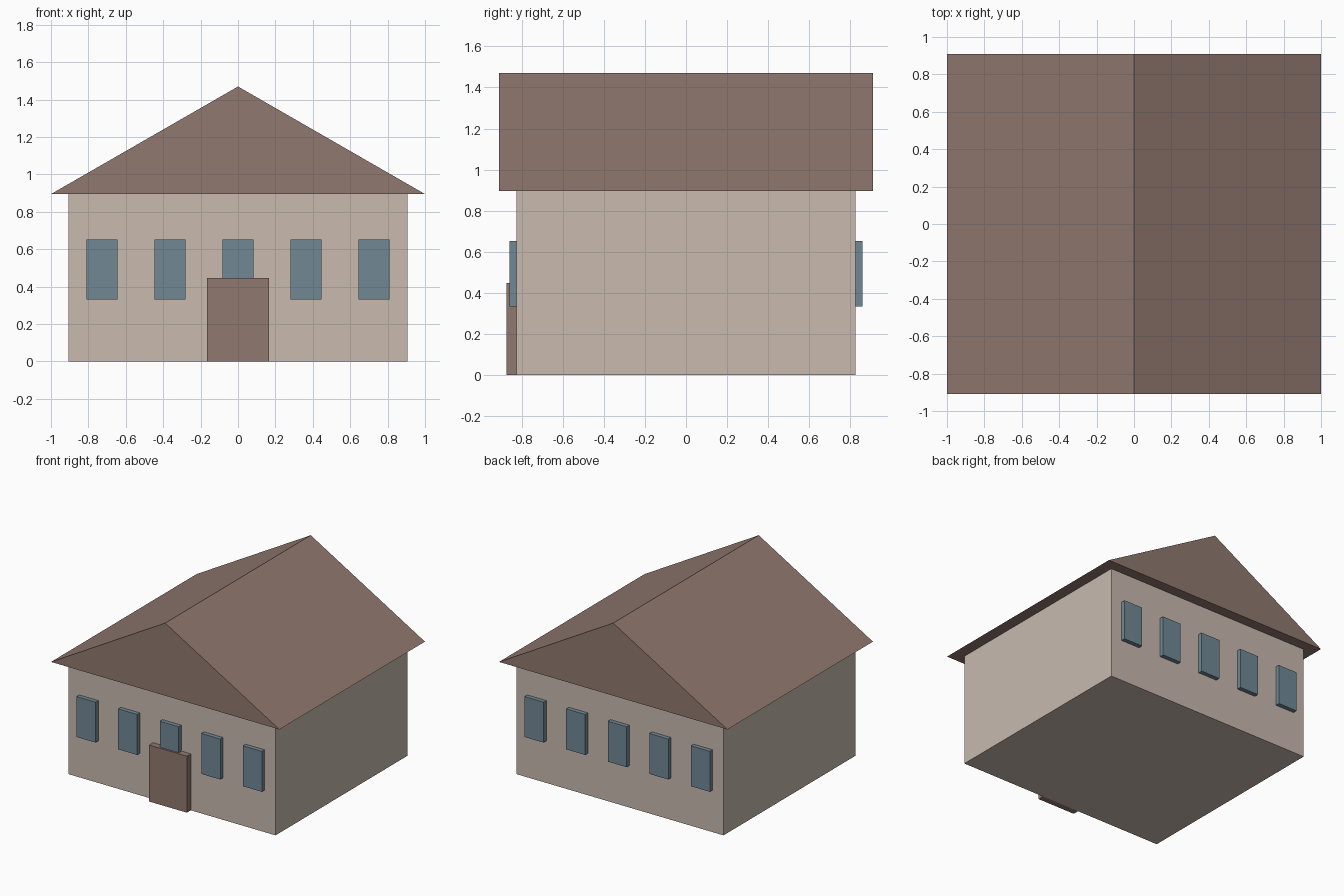
import bpy
import bmesh
from mathutils import Matrix, Vector

cube = bpy.data.objects.get("Cube")
if cube:
    bpy.data.objects.remove(cube, do_unlink=True)


def make_material(name, color):
    mat = bpy.data.materials.new(name)
    mat.use_nodes = True
    mat.diffuse_color = (*color, 1)
    mat.node_tree.nodes["Principled BSDF"].inputs["Base Color"].default_value = (*color, 1)
    return mat


beige = make_material("beige wall", (0.58, 0.49, 0.43))
brown = make_material("brown wood", (0.28, 0.19, 0.16))
blue = make_material("blue glass", (0.165, 0.25, 0.30))


def finish(name, bm, mat):
    bmesh.ops.recalc_face_normals(bm, faces=bm.faces)
    mesh = bpy.data.meshes.new(name)
    bm.to_mesh(mesh)
    bm.free()
    mesh.materials.append(mat)
    obj = bpy.data.objects.new(name, mesh)
    bpy.context.collection.objects.link(obj)


def box(name, low, high, mat):
    low, high = Vector(low), Vector(high)
    bm = bmesh.new()
    bmesh.ops.create_cube(bm, size=1, matrix=Matrix.Translation((low + high) / 2)
                          @ Matrix.Diagonal((*(high - low), 1)))
    finish(name, bm, mat)


WALL_X, WALL_Y, EAVE, RIDGE = 0.907, 0.826, 0.895, 1.47
ROOF_Y = 0.91

# Walls
box("walls", (-WALL_X, -WALL_Y, 0), (WALL_X, WALL_Y, EAVE), beige)

# Gabled roof: a triangle extruded from front to back
bm = bmesh.new()
gable = bm.faces.new([bm.verts.new((x, -ROOF_Y, z))
                      for x, z in ((-1, EAVE), (1, EAVE), (0, RIDGE))])
sides = bmesh.ops.extrude_face_region(bm, geom=[gable], use_keep_orig=True)
bmesh.ops.translate(bm, vec=(0, 2 * ROOF_Y, 0),
                    verts=[v for v in sides["geom"] if isinstance(v, bmesh.types.BMVert)])
finish("roof", bm, brown)

# Door, standing proud of the front wall
box("front_door", (-0.165, -0.875, 0), (0.165, -WALL_Y, 0.447), brown)

# Five windows on the front and on the back
for side, outward in (("front", -1), ("back", 1)):
    for i in range(5):
        x = (i - 2) * 0.364
        near, far = sorted((outward * WALL_Y, outward * 0.86))
        box(f"{side}_window_{i + 1}", (x - 0.083, near, 0.332), (x + 0.083, far, 0.652), blue)
